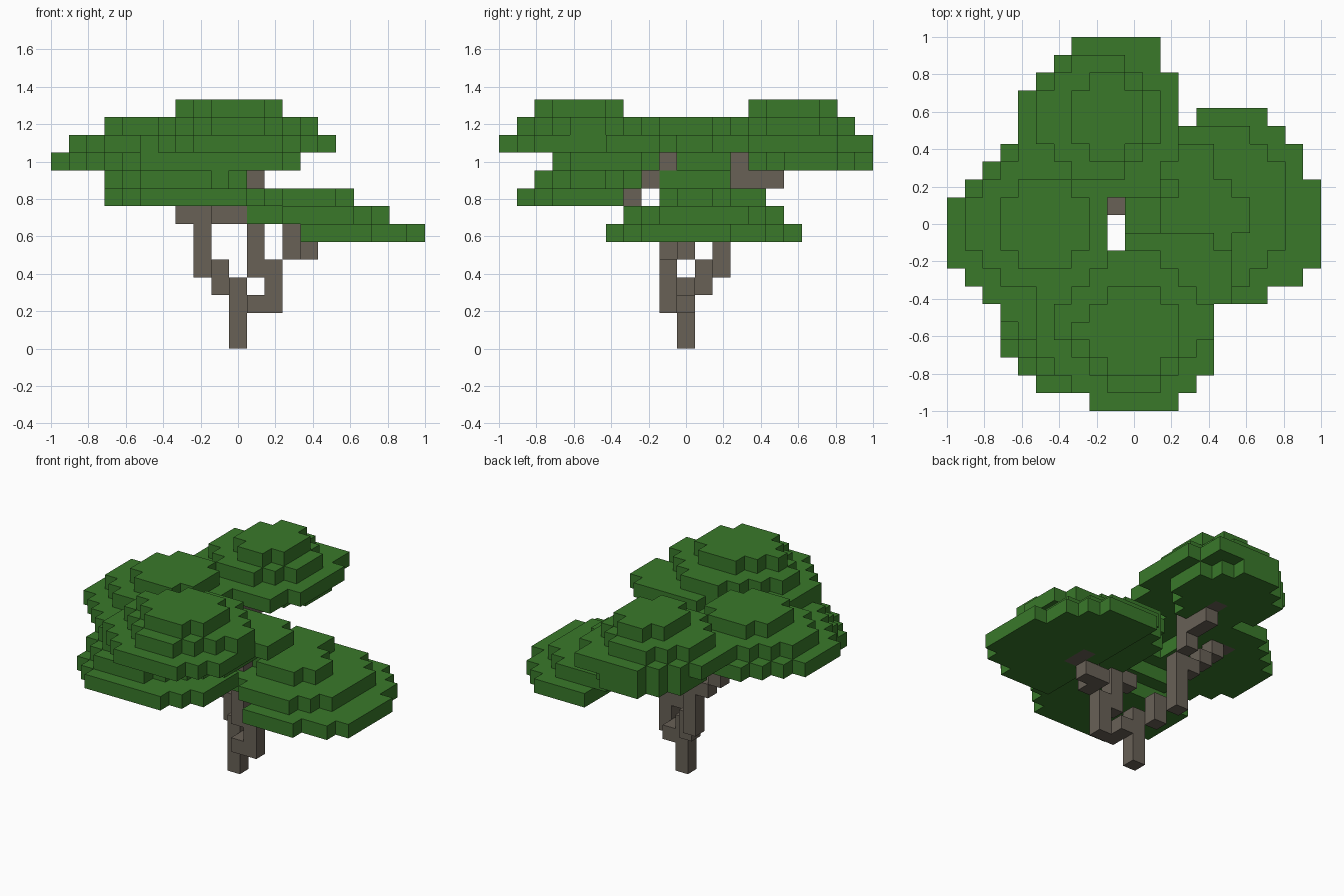
import bpy
import bmesh
from mathutils import Vector

CELL = 2 / 21

default = bpy.data.objects.get("Cube")
if default:
    bpy.data.objects.remove(default, do_unlink=True)


def material(name, rgb):
    mat = bpy.data.materials.new(name)
    mat.use_nodes = True
    mat.diffuse_color = (*rgb, 1)
    mat.node_tree.nodes["Principled BSDF"].inputs["Base Color"].default_value = (*rgb, 1)
    return mat


leaf = material("leaf_green", (0.041, 0.19, 0.023))
bark = material("bark_brown", (0.14, 0.119, 0.094))

parts = {}      # part name -> set of cells
taken = set()   # every filled cell, so that no cell is filled twice


def add(part, cells):
    """Give the free cells among these to a part."""
    fresh = set(cells) - taken
    taken.update(fresh)
    parts.setdefault(part, set()).update(fresh)


def box(xs, ys, zs):
    """All cells between inclusive ranges."""
    return {(x, y, z)
            for x in range(xs[0], xs[1] + 1)
            for y in range(ys[0], ys[1] + 1)
            for z in range(zs[0], zs[1] + 1)}


def disc(level, xs, ys, cut, keep=lambda x, y: True):
    """A flat layer with stepped corners, optionally trimmed by a rule."""
    return {(x, y, z) for x, y, z in box(xs, ys, (level, level))
            if min(x - xs[0], xs[1] - x) + min(y - ys[0], ys[1] - y) >= cut
            and keep(x, y)}


# Trunk
add("trunk", box((0, 0), (0, 0), (0, 3)))

# Branch to the left canopy
for xs, ys, zs in (((1, 1), (-1, 0), (2, 2)), ((2, 2), (-1, -1), (2, 4)),
                   ((3, 3), (-1, -1), (5, 6)), ((3, 4), (0, 0), (5, 5)),
                   ((5, 5), (0, 1), (6, 6))):
    add("left_branch", box(xs, ys, zs))

# Branch to the upper front canopy, forking from the left branch
for ys, zs in (((-1, -1), (4, 8)), ((-2, -2), (9, 9)), ((-1, -1), (10, 10))):
    add("upper_front_branch", box((1, 1), ys, zs))

# Branch to the lower front canopy
add("lower_front_branch", box((-1, 0), (-2, -2), (7, 7)))
add("lower_front_branch", box((-1, -1), (-3, -3), (8, 8)))

# Branch to the back canopy
for xs, ys, zs in (((-1, -1), (1, 1), (3, 4)), ((-2, -2), (2, 2), (4, 7)),
                   ((-2, -2), (3, 3), (8, 10)), ((-2, -2), (4, 5), (9, 9)),
                   ((-2, -2), (6, 6), (10, 10))):
    add("back_branch", box(xs, ys, zs))

# Branch to the right canopy, climbing one cell per step
for step in range(4):
    add("right_branch", {(-3 - step, 2, 7 + step)})

# Left canopy: a skirt on the outer side, a wide layer and a cap
add("left_canopy", disc(6, (0, 10), (-5, 5), 3, lambda x, y: x >= 4 and y >= -3)
    | disc(6, (0, 9), (-4, 6), 2, lambda x, y: x >= 4))
add("left_canopy", disc(7, (1, 8), (-3, 5), 2))
add("left_canopy", disc(8, (2, 6), (-1, 2), 1) | box((2, 4), (3, 4), (8, 8)))

# Small patches in the middle
add("middle_leaves", box((0, 1), (-1, 2), (9, 9)))
add("middle_leaves", box((1, 1), (-2, -2), (7, 7)))

# Lower front canopy
add("lower_front_canopy", disc(8, (-7, 2), (-9, 1), 2, lambda x, y: y <= -4))
add("lower_front_canopy", disc(9, (-7, 0), (-8, -3), 2))
add("lower_front_canopy", disc(10, (-6, 3), (-7, -2), 1))

# Right canopy
add("right_canopy", disc(10, (-10, 0), (-5, 4), 3, lambda x, y: x <= -4))
add("right_canopy", disc(11, (-9, 1), (-3, 3), 2, lambda x, y: x <= -2))
add("right_canopy", disc(12, (-7, -3), (-2, 2), 1))

# Back canopy: the lowest layer is set in under the widest one
add("back_canopy", disc(10, (-5, 1), (4, 10), 2))
add("back_canopy", disc(11, (-6, 4), (0, 10), 3,
                        lambda x, y: y >= 2 and (x <= 1 or x == 2 and 4 <= y <= 8)))
add("back_canopy", disc(12, (-5, 1), (3, 9), 2))
add("back_canopy", disc(13, (-3, 0), (4, 8), 1))

# Upper front canopy
add("upper_front_canopy",
    disc(11, (-5, 5), (-10, 2), 3,
         lambda x, y: (x <= 4 or -4 <= y <= -2) and (y <= -2 or y == -1 and x >= 0)))
add("upper_front_canopy", disc(12, (-4, 4), (-9, -2), 3))
add("upper_front_canopy", disc(13, (-3, 2), (-8, -4), 2) | disc(13, (-2, 2), (-8, -4), 1))


def build(name, cells, mat):
    """Make the outer skin of a set of cells as one object."""
    bm = bmesh.new()
    corners = {}

    def corner(point):
        key = tuple(round(c * 2) for c in point)
        if key not in corners:
            corners[key] = bm.verts.new(Vector(point) * CELL)
        return corners[key]

    for cell in sorted(cells):
        centre = Vector(cell) + Vector((0, 0, 0.5))
        for axis in range(3):
            for sign in (-1, 1):
                normal = Vector((0, 0, 0))
                normal[axis] = sign
                beside = tuple(int(c + n) for c, n in zip(cell, normal))
                if beside in taken:
                    continue
                u = Vector((0, 0, 0))
                u[(axis + 1) % 3] = 0.5
                v = normal.cross(u)
                mid = centre + normal / 2
                bm.faces.new([corner(mid + a * u + b * v)
                              for a, b in ((-1, -1), (1, -1), (1, 1), (-1, 1))])
    mesh = bpy.data.meshes.new(name)
    bm.to_mesh(mesh)
    bm.free()
    mesh.materials.append(mat)
    bpy.context.collection.objects.link(bpy.data.objects.new(name, mesh))


for name, cells in parts.items():
    wooden = name == "trunk" or name.endswith("branch")
    build(name, cells, bark if wooden else leaf)
